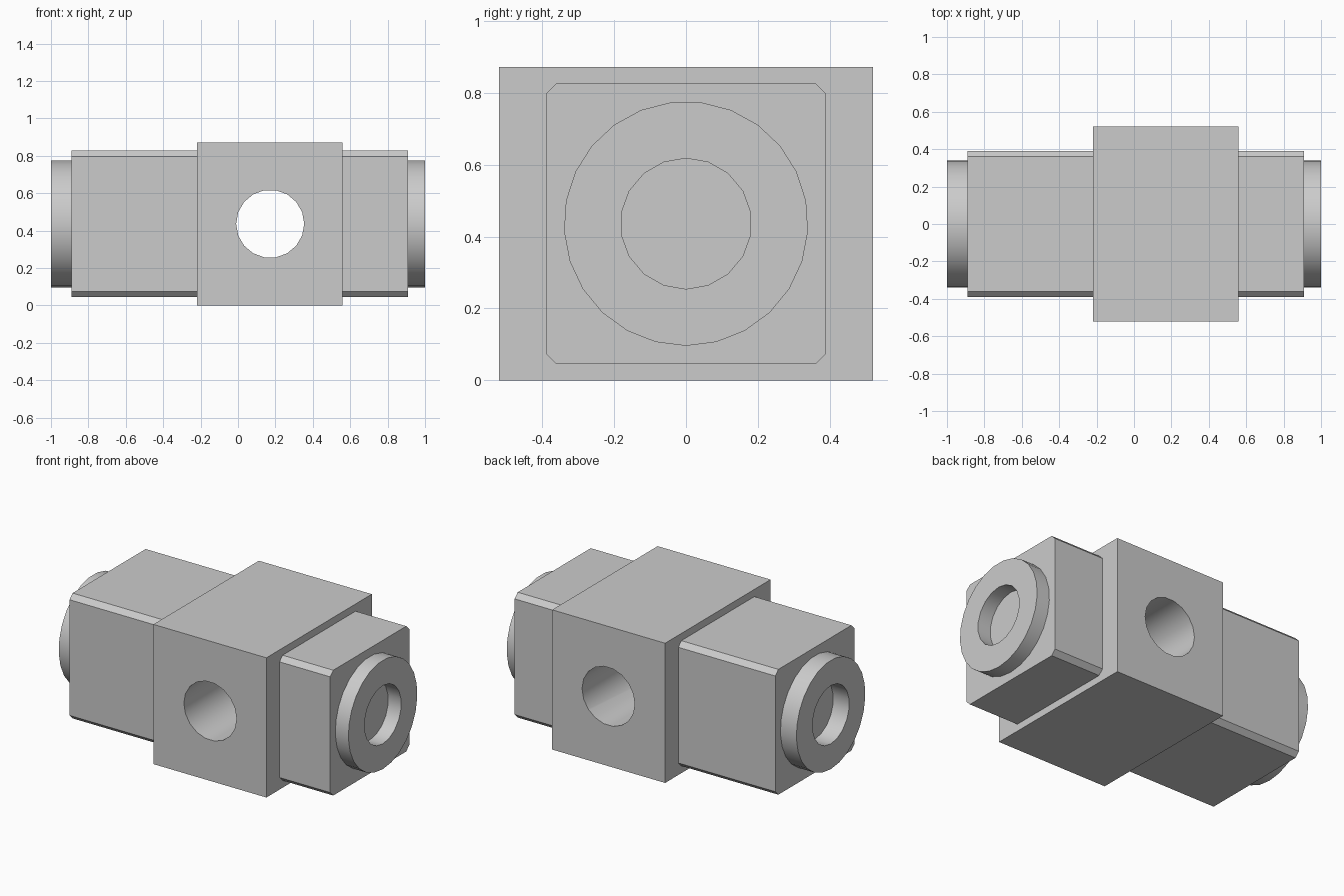
import bpy, bmesh, math
from mathutils import Matrix, Vector

cube = bpy.data.objects.get("Cube")
if cube:
    bpy.data.objects.remove(cube, do_unlink=True)

CENTRE_Z = 0.436
BORE_RADIUS = 0.182
BODY_ENDS = (-0.22, 0.56)
SHOULDER_ENDS = (-0.89, 0.91)

grey = bpy.data.materials.new("light_grey")
grey.use_nodes = True
colour = (0.6, 0.6, 0.6, 1)
grey.diffuse_color = colour
grey.node_tree.nodes["Principled BSDF"].inputs["Base Color"].default_value = colour


def add_prism(name, outline, axis, start, end):
    """Extrude a closed 2D outline along x (outline is y, z) or y (outline is x, z)."""
    bm = bmesh.new()

    def place(a, b):
        return (start, a, b) if axis == "x" else (a, start, b)

    face = bm.faces.new([bm.verts.new(place(a, b)) for a, b in outline])
    made = bmesh.ops.extrude_face_region(bm, geom=[face])["geom"]
    step = Vector((end - start, 0, 0) if axis == "x" else (0, end - start, 0))
    bmesh.ops.translate(bm, vec=step, verts=[g for g in made if isinstance(g, bmesh.types.BMVert)])
    bmesh.ops.recalc_face_normals(bm, faces=bm.faces)
    mesh = bpy.data.meshes.new(name)
    bm.to_mesh(mesh)
    bm.free()
    mesh.materials.append(grey)
    obj = bpy.data.objects.new(name, mesh)
    bpy.context.collection.objects.link(obj)
    return obj


def circle(u, radius, sides, first):
    angles = [first + math.tau * i / sides for i in range(sides)]
    return [(u + radius * math.cos(a), CENTRE_Z + radius * math.sin(a)) for a in angles]


def box_outline(u0, u1, half_height, chamfer=0):
    low, high, c = CENTRE_Z - half_height, CENTRE_Z + half_height, chamfer
    if not c:
        return [(u0, low), (u1, low), (u1, high), (u0, high)]
    return [(u0 + c, low), (u1 - c, low), (u1, low + c), (u1, high - c),
            (u1 - c, high), (u0 + c, high), (u0, high - c), (u0, low + c)]


def cut(obj, cutter):
    """Subtract the cutter, then shade the round walls smooth."""
    mod = obj.modifiers.new("bore", "BOOLEAN")
    mod.operation = "DIFFERENCE"
    mod.solver = "EXACT"
    mod.object = cutter
    bpy.ops.object.select_all(action="DESELECT")
    obj.select_set(True)
    bpy.context.view_layer.objects.active = obj
    bpy.ops.object.modifier_apply(modifier=mod.name)
    bpy.data.objects.remove(cutter, do_unlink=True)
    bpy.ops.object.shade_smooth_by_angle(angle=math.radians(30))


# Central body with a cross bore from front to back
body = add_prism("central_body", box_outline(*BODY_ENDS, CENTRE_Z), "y", -0.52, 0.52)
cut(body, add_prism("cross_bore", circle(0.172, BORE_RADIUS, 18, 0), "y", -0.7, 0.7))

# Chamfered shoulder and bored end collar on each side
for side, inner, outer, tip in zip(("right", "left"), BODY_ENDS, SHOULDER_ENDS, (-1, 1)):
    add_prism(side + "_shoulder", box_outline(-0.39, 0.39, 0.391, 0.03), "x", inner, outer)
    collar = add_prism(side + "_collar", circle(0, 0.34, 25, -math.pi / 2), "x", outer, tip)
    bore = circle(0, BORE_RADIUS, 18, math.pi / 2)
    cut(collar, add_prism("end_bore", bore, "x", outer - tip * 0.1, tip * 1.1))
